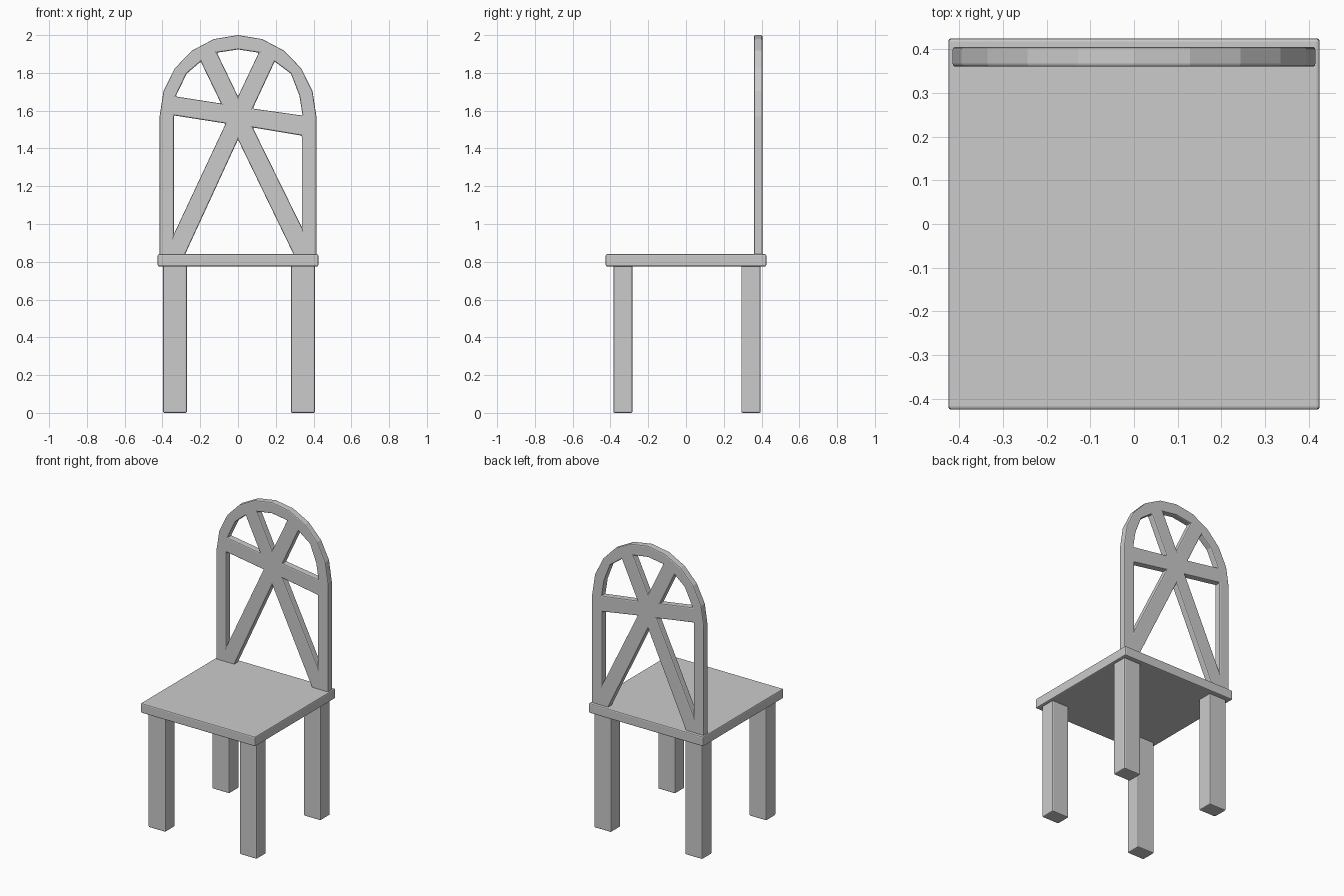
import bpy, bmesh, math
from mathutils import Vector

if "Cube" in bpy.data.objects:
    bpy.data.objects.remove(bpy.data.objects["Cube"])


def finish(name, bm, width):
    mesh = bpy.data.meshes.new(name)
    bmesh.ops.recalc_face_normals(bm, faces=bm.faces[:])
    bm.to_mesh(mesh)
    bm.free()
    ob = bpy.data.objects.new(name, mesh)
    bpy.context.collection.objects.link(ob)
    mod = ob.modifiers.new("soft_edges", 'BEVEL')
    mod.width, mod.segments = width, 2
    mod.limit_method, mod.angle_limit = 'ANGLE', math.radians(40)
    mod.use_clamp_overlap = False
    return ob


def box(name, lo, hi, width=0.007):
    bm = bmesh.new()
    bmesh.ops.create_cube(bm, size=1)
    for v in bm.verts:
        v.co = Vector([(a + b) / 2 + c * (b - a) for a, b, c in zip(lo, hi, v.co)])
    return finish(name, bm, width)


# Seat and four legs
box("seat", (-0.425, -0.425, 0.775), (0.425, 0.425, 0.84))
for side, x0, x1 in (("left", -0.397, -0.27), ("right", 0.28, 0.407)):
    for end, y0, y1 in (("front", -0.384, -0.284), ("back", 0.293, 0.395)):
        box(f"{end}_{side}_leg", (x0, y0, 0), (x1, y1, 0.78))

# Backrest outline: arched top, two feet and the open lower triangle
arch = [(0.415 * math.cos(math.radians(a)), 1.57 + 0.43 * math.sin(math.radians(a)))
        for a in range(0, 181, 18)]
outline = arch + [(-0.415, 0.82), (-0.289, 0.82), (0, 1.447), (0.304, 0.82), (0.415, 0.82)]

# Openings between the crossing bars
openings = [
    [(-0.34, 1.575), (-0.065, 1.532), (-0.34, 0.945)],
    [(0.078, 1.511), (0.338, 1.468), (0.338, 0.982)],
    [(-0.33, 1.675), (-0.09, 1.638), (-0.197, 1.86), (-0.272, 1.796)],
    [(0, 1.675), (-0.112, 1.907), (0, 1.924), (0.11, 1.907)],
    [(0.078, 1.611), (0.342, 1.574), (0.325, 1.68), (0.28, 1.796), (0.194, 1.86)],
]

bm = bmesh.new()
edges = []
for loop in [outline] + openings:
    vs = [bm.verts.new((x, 0.36, z)) for x, z in loop]
    edges += [bm.edges.new((vs[i - 1], vs[i])) for i in range(len(vs))]
bmesh.ops.triangle_fill(bm, use_beauty=True, edges=edges, normal=(0, -1, 0))
ext = bmesh.ops.extrude_face_region(bm, geom=bm.faces[:], use_keep_orig=True)
bmesh.ops.translate(bm, vec=(0, 0.045, 0),
                    verts=[g for g in ext["geom"] if isinstance(g, bmesh.types.BMVert)])
finish("backrest", bm, 0.007)
